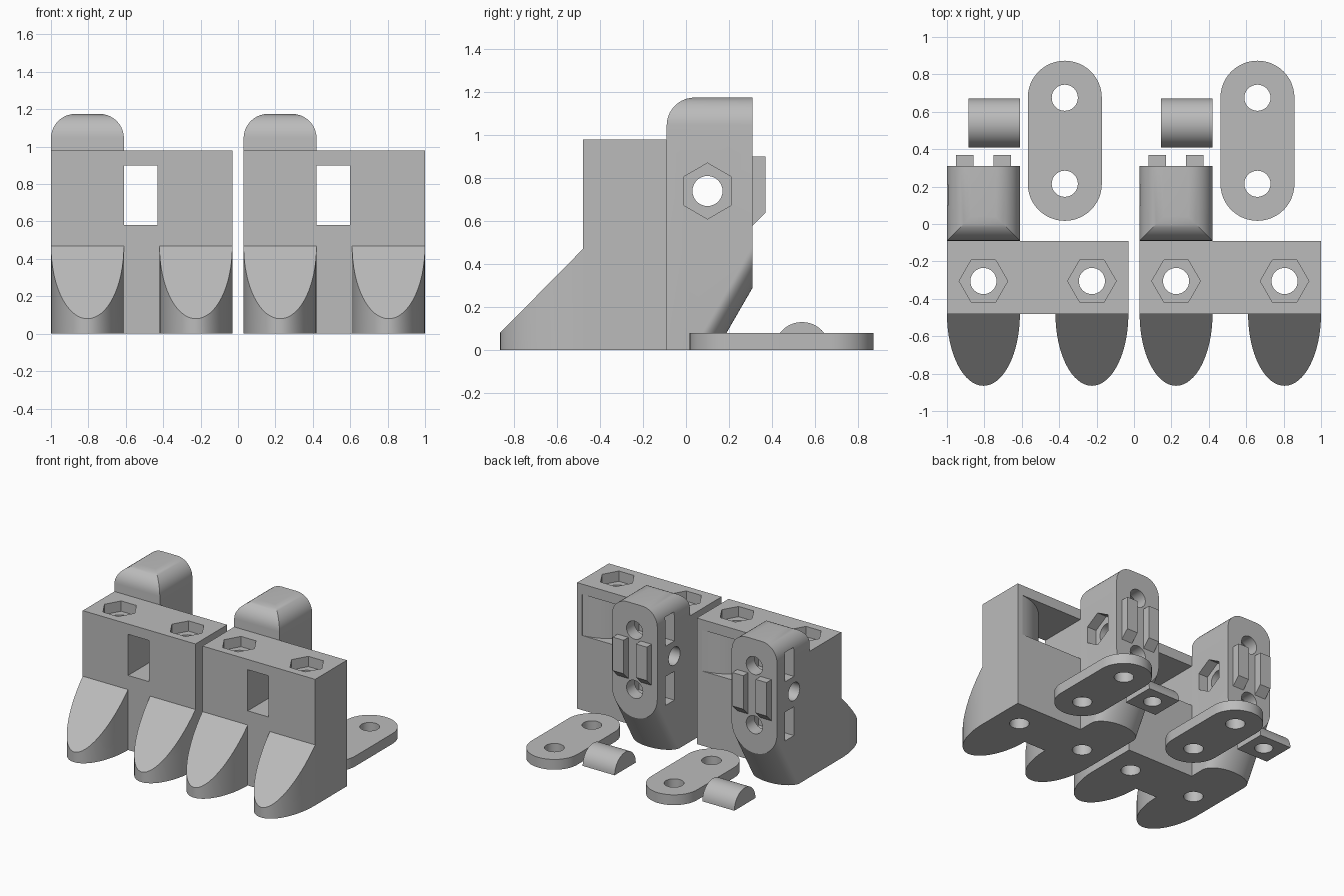
import bpy
import bmesh
from math import cos, sin, pi, radians, tan

if "Cube" in bpy.data.objects:
    bpy.data.objects.remove(bpy.data.objects["Cube"], do_unlink=True)

grey = bpy.data.materials.new("plain grey")
grey.use_nodes = True
grey.diffuse_color = (0.5, 0.5, 0.5, 1)
grey.node_tree.nodes["Principled BSDF"].inputs["Base Color"].default_value = (0.5, 0.5, 0.5, 1)


def make(name, bm):
    bmesh.ops.recalc_face_normals(bm, faces=bm.faces)
    mesh = bpy.data.meshes.new(name)
    bm.to_mesh(mesh)
    bm.free()
    mesh.materials.append(grey)
    ob = bpy.data.objects.new(name, mesh)
    bpy.context.collection.objects.link(ob)
    return ob


def prism(name, outline, a, b, axis="z"):
    """Extrude a flat outline from a to b along an axis."""
    place = {"x": lambda u, v, d: (d, u, v),
             "y": lambda u, v, d: (u, d, v),
             "z": lambda u, v, d: (u, v, d)}[axis]
    bm = bmesh.new()
    low, high = [[bm.verts.new(place(u, v, d)) for u, v in outline] for d in (a, b)]
    bm.faces.new(low)
    bm.faces.new(high)
    for i in range(len(low)):
        j = (i + 1) % len(low)
        bm.faces.new((low[i], low[j], high[j], high[i]))
    return make(name, bm)


def hull(name, points):
    """Convex solid around the points, with flat areas merged."""
    bm = bmesh.new()
    for p in points:
        bm.verts.new(p)
    res = bmesh.ops.convex_hull(bm, input=bm.verts)
    inner = [g for g in res["geom_interior"] if isinstance(g, bmesh.types.BMVert)]
    bmesh.ops.delete(bm, geom=inner, context="VERTS")
    bmesh.ops.dissolve_limit(bm, angle_limit=radians(0.5), verts=bm.verts, edges=bm.edges)
    return make(name, bm)


def ring(u, v, r, n=32, turn=0.0):
    return [(u + r * cos(turn + 2 * pi * i / n), v + r * sin(turn + 2 * pi * i / n))
            for i in range(n)]


def rect(u0, u1, v0, v1):
    return [(u0, v0), (u1, v0), (u1, v1), (u0, v1)]


def cut(ob, cutters):
    for c in cutters:
        c.hide_render = True
        mod = ob.modifiers.new("cut", "BOOLEAN")
        mod.operation = "DIFFERENCE"
        mod.solver = "EXACT"
        mod.object = c
        bpy.context.view_layer.objects.active = ob
        bpy.ops.object.modifier_apply(modifier=mod.name)
        bpy.data.objects.remove(c, do_unlink=True)
    return ob


def finish(ob):
    bpy.ops.object.select_all(action="DESELECT")
    ob.select_set(True)
    bpy.context.view_layer.objects.active = ob
    bpy.ops.object.shade_smooth_by_angle(angle=radians(30))


W = 0.195            # half width of toes and tower
HOLE, NUT = 0.07, 0.13
FRONT, MID, BACK = -0.48, -0.09, 0.31
TOP = 0.98
AXLE_Z = 0.74


def build(left, side):
    right = left + 0.97
    cx = left + W                      # tower and first toe centre
    toes = (cx, right - W)
    inner = left + 2 * W
    parts = []

    # Front block with bolt holes, nut pockets and a flared window
    block = prism(side + "_block", rect(left, right, FRONT, MID), 0, TOP)
    cutters = []
    for x in toes:
        cutters.append(prism("bolt_cutter", ring(x, -0.305, HOLE), -0.1, 1.1))
        cutters.append(prism("nut_cutter", ring(x, -0.305, NUT, 6), TOP - 0.08, 1.1))
    r = MID - FRONT
    ox = inner + 0.18 + r
    arc = [(ox - r * cos(radians(a)), FRONT + r * sin(radians(a))) for a in range(0, 86, 5)]
    flare = [(inner, -0.6), (ox - r, -0.6)] + arc + [(arc[-1][0], 0), (inner, 0)]
    cutters.append(prism("window_cutter", flare, 0.58, 0.9))
    parts.append(cut(block, cutters))

    # Elliptical toes with sloping tops
    for i, x in enumerate(toes):
        pts = []
        for k in range(33):
            t = pi * k / 32
            px, py = x + W * cos(t), FRONT - 0.385 * sin(t)
            pts += [(px, py, 0), (px, py, 0.47 - 0.39 * sin(t))]
        parts.append(hull(f"{side}_toe_{i + 1}", pts))

    # Tower: rounded top, round lower back swept down and forward
    pts = [(cx + s * W, MID, 0) for s in (-1, 1)]
    for k in range(11):
        a = pi / 2 * k / 10
        inset, z = NUT * (1 - cos(a)), 1.045 + NUT * sin(a)
        for s in (-1, 1):
            pts += [(cx + s * (W - inset), MID + inset, z), (cx + s * (W - inset), BACK, z)]
    for k in range(33):
        t = pi * k / 32
        px, pz = cx + W * cos(t), 0.485 - W * sin(t)
        pts += [(px, BACK, pz), (px, BACK - pz / tan(pi / 3), 0)]
    tower = hull(side + "_tower", pts)
    cutters = [
        prism("axle_cutter", ring(0.1, AXLE_Z, HOLE), left - 0.1, inner + 0.1, "x"),
        prism("axle_nut_cutter", ring(0.1, AXLE_Z, NUT, 6, pi / 2), inner - 0.08, inner + 0.1, "x"),
    ]
    for z in (AXLE_Z - 0.23, AXLE_Z + 0.23):
        cutters.append(prism("screw_cutter", ring(cx, z, HOLE), 0.02, 0.5, "y"))
        cutters.append(prism("slot_cutter", rect(0.1, 0.21, z - 0.112, z + 0.112),
                             left - 0.1, cx + 0.11, "x"))
    parts.append(cut(tower, cutters))

    # Two ribs on the tower's back
    rib = [(BACK - 0.01, 0.9), (0.37, 0.9), (0.37, 0.64), (BACK, 0.58), (BACK - 0.01, 0.58)]
    for i, x in enumerate((cx - 0.1, cx + 0.1)):
        parts.append(prism(f"{side}_rib_{i + 1}", rib, x - 0.047, x + 0.047, "x"))

    # Loose clamp plate with two holes
    px, r, y0, y1 = cx + 0.435, 0.198, 0.215, 0.675
    outline = [(px + r * cos(pi * k / 24), y1 + r * sin(pi * k / 24)) for k in range(25)]
    outline += [(px - r * cos(pi * k / 24), y0 - r * sin(pi * k / 24)) for k in range(25)]
    plate = prism(side + "_clamp_plate", outline, 0, 0.08)
    parts.append(cut(plate, [prism("plate_cutter", ring(px, y, HOLE), -0.1, 0.2)
                             for y in (y0, y1)]))

    # Loose half-round pad with a blind hole underneath
    half = [(0.54 + 0.13 * cos(pi * k / 24), 0.13 * sin(pi * k / 24)) for k in range(25)]
    pad = prism(side + "_half_round_pad", half, inner - 0.275, inner, "x")
    parts.append(cut(pad, [prism("pad_cutter", ring(inner - 0.137, 0.54, 0.065), -0.1, 0.08)]))

    for ob in parts:
        finish(ob)


build(-1.0, "right")
build(0.03, "left")
